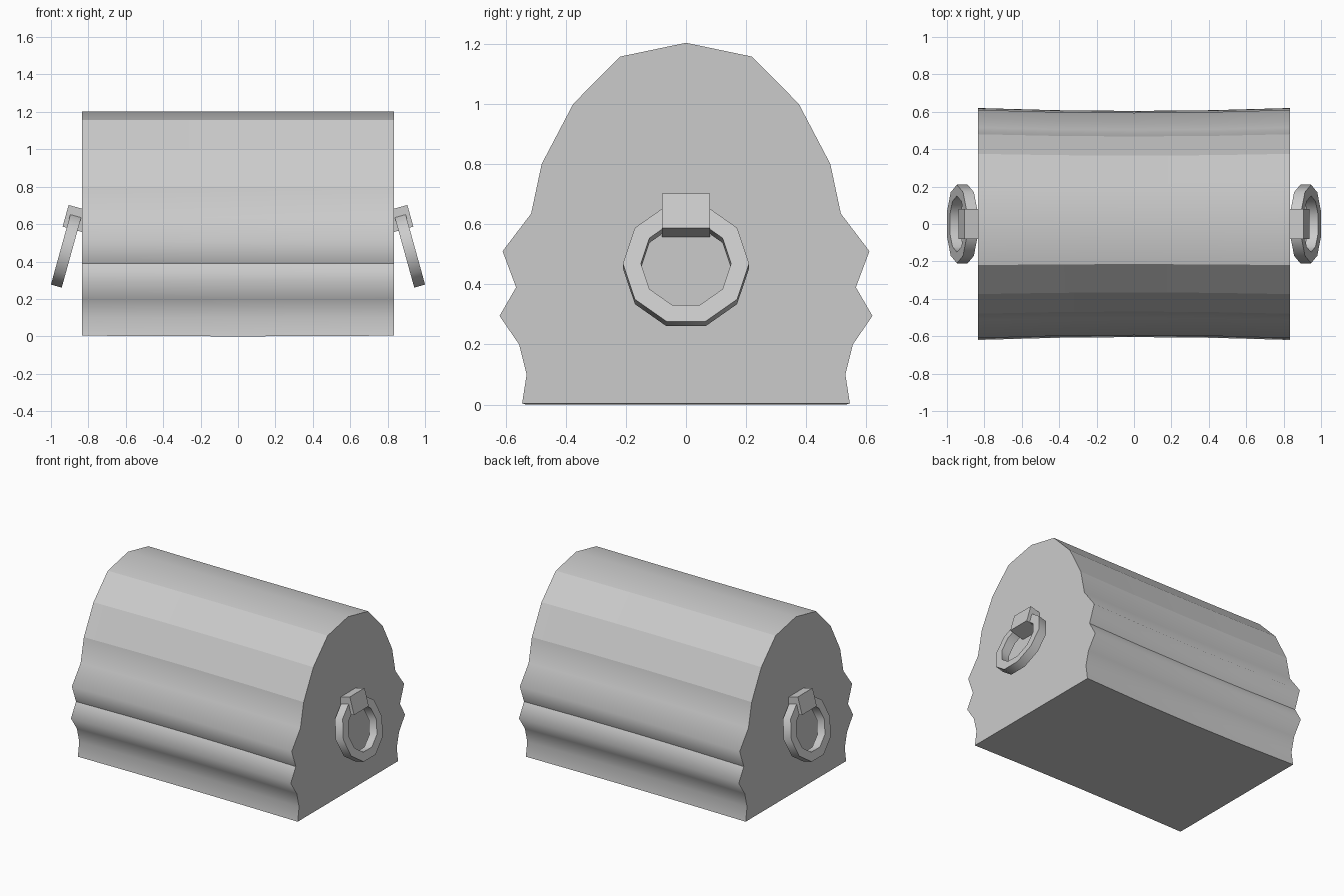
import bpy, bmesh, math
from mathutils import Matrix, Vector

cube = bpy.data.objects.get("Cube")
if cube:
    bpy.data.objects.remove(cube, do_unlink=True)

grey = bpy.data.materials.new("plain grey")
grey.use_nodes = True
grey.diffuse_color = (0.6, 0.6, 0.6, 1)
grey.node_tree.nodes["Principled BSDF"].inputs["Base Color"].default_value = (0.6, 0.6, 0.6, 1)


def make_object(name, bm, matrix=Matrix()):
    bmesh.ops.recalc_face_normals(bm, faces=bm.faces)
    mesh = bpy.data.meshes.new(name)
    bm.to_mesh(mesh)
    bm.free()
    mesh.materials.append(grey)
    obj = bpy.data.objects.new(name, mesh)
    obj.matrix_world = matrix
    bpy.context.collection.objects.link(obj)
    return obj


# Chest body: half profile (y, z), mirrored, then swept along x with a slight waist
half = [(0.545, 0), (0.53, 0.1), (0.555, 0.2), (0.62, 0.295), (0.565, 0.39), (0.61, 0.51),
        (0.515, 0.635), (0.48, 0.8), (0.375, 1.0), (0.22, 1.157), (0, 1.203)]
profile = half + [(-y, z) for y, z in reversed(half[:-1])]
crisp = {0, 4, 7, 8, 9}          # profile points with a hard crease
LENGTH = 0.835
bm = bmesh.new()
rings = []
for t in (-1, -0.5, 0, 0.5, 1):
    waist = 0.975 + 0.025 * t * t
    rings.append([bm.verts.new((LENGTH * t, y * waist, z if z else 0.004 * t * t))
                  for y, z in profile])
count = len(profile)
for a, b in zip(rings, rings[1:]):
    for i in range(count):
        j = (i + 1) % count
        face = bm.faces.new((a[i], a[j], b[j], b[i]))
        face.smooth = j != 0
    for i in range(count):
        if min(i, count - 1 - i) in crisp:
            bm.edges.get((a[i], b[i])).smooth = False
for ring in (rings[0], rings[-1]):
    bm.faces.new(ring)
    for i in range(count):
        bm.edges.get((ring[i], ring[i - 1])).smooth = False
make_object("chest_body", bm)


def handle_ring(name, matrix):
    # Ten-sided flat ring, hanging in its local yz plane
    bm = bmesh.new()
    sides, loops = 10, []
    for i in range(sides):
        a = math.tau * i / sides
        loops.append([bm.verts.new((x, r * math.cos(a), r * math.sin(a)))
                      for r, x in ((0.21, -0.03), (0.21, 0.03), (0.15, 0.03), (0.15, -0.03))])
    for i in range(sides):
        a, b = loops[i], loops[(i + 1) % sides]
        for k in range(4):
            bm.faces.new((a[k], a[(k + 1) % 4], b[(k + 1) % 4], b[k]))
    obj = make_object(name, bm, matrix)
    bpy.ops.object.select_all(action='DESELECT')
    obj.select_set(True)
    bpy.context.view_layer.objects.active = obj
    bpy.ops.object.shade_smooth_by_angle(angle=math.radians(40))


def handle_block(name, matrix):
    bm = bmesh.new()
    bmesh.ops.create_cube(bm, size=1, matrix=Matrix.Diagonal((0.13, 0.16, 0.12, 1)))
    make_object(name, bm, matrix)


# Handles: tilted outwards on both ends
TILT = math.radians(15.5)
for side, turn in (("left", 0), ("right", math.pi)):
    spin = Matrix.Rotation(turn, 4, 'Z')
    lean = Matrix.Rotation(-TILT, 4, 'Y')
    handle_ring(side + "_handle_ring", spin @ Matrix.Translation((0.918, 0, 0.461)) @ lean)
    handle_block(side + "_handle_block", spin @ Matrix.Translation((0.859, 0, 0.627)) @ lean)
